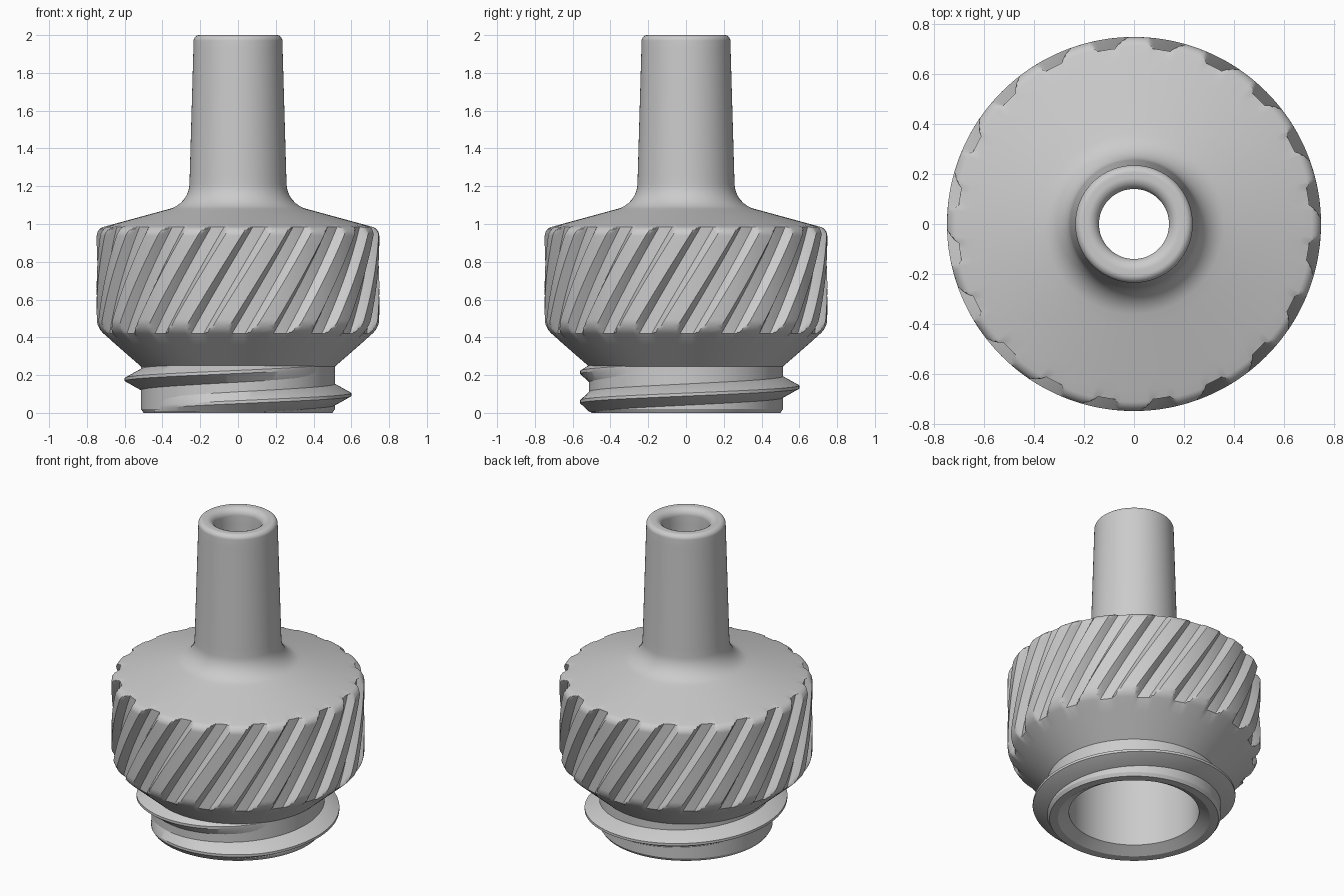
import bpy, bmesh
from math import sin, cos, tan, radians, ceil
from mathutils import Vector

cube = bpy.data.objects.get("Cube")
if cube:
    bpy.data.objects.remove(cube, do_unlink=True)

grey = bpy.data.materials.new("plain grey")
grey.use_nodes = True
grey.diffuse_color = (0.6, 0.6, 0.6, 1)
grey.node_tree.nodes["Principled BSDF"].inputs["Base Color"].default_value = (0.6, 0.6, 0.6, 1)

FLUTES = 20
STEP = 360 / FLUTES
FLOOR_HALF, MOUTH_HALF = 2.8, 5.6      # flute half widths in degrees
RIB_R, FLOOR_R = 0.748, 0.705
GRIP_LOW, GRIP_HIGH, TWIST = 0.415, 0.98, 27


def clamp(v, lo=0.0, hi=1.0):
    return max(lo, min(hi, v))


def finish(bm, name):
    bmesh.ops.recalc_face_normals(bm, faces=bm.faces)
    mesh = bpy.data.meshes.new(name)
    bm.to_mesh(mesh)
    bm.free()
    mesh.materials.append(grey)
    obj = bpy.data.objects.new(name, mesh)
    bpy.context.collection.objects.link(obj)
    bpy.ops.object.select_all(action="DESELECT")
    obj.select_set(True)
    bpy.context.view_layer.objects.active = obj
    bpy.ops.object.shade_smooth_by_angle(angle=radians(30))


def rounded_loop(corners, segs=8, max_step=0.05):
    """Closed profile of (radius, height, fillet) corners, rounded and resampled."""
    pts = []
    for i, (r, z, fillet) in enumerate(corners):
        p = Vector((r, z))
        if not fillet:
            pts.append(p)
            continue
        a = (Vector(corners[i - 1][:2]) - p).normalized()
        b = (Vector(corners[(i + 1) % len(corners)][:2]) - p).normalized()
        half = a.angle(b) / 2
        centre = p + (a + b).normalized() * fillet / sin(half)
        start, end = p + a * fillet / tan(half), p + b * fillet / tan(half)
        for k in range(segs + 1):
            spoke = start.lerp(end, k / segs) - centre
            pts.append(centre + spoke.normalized() * fillet)
    out = []
    for p, q in zip(pts, pts[1:] + pts[:1]):
        n = max(1, ceil((q - p).length / max_step))
        out += [p.lerp(q, k / n) for k in range(n)]
    return out


# Hollow body: turned profile with twisted flutes cut into the grip
profile = rounded_loop([
    (0.45, 0, 0), (0.50, 0, 0), (0.513, 0.02, 0), (0.513, 0.245, 0),
    (RIB_R, 0.45, 0.1), (RIB_R, 0.975, 0.05), (0.26, 1.108, 0.14),
    (0.234, 2.0, 0.03), (0.14, 2.0, 0.045), (0.14, 1.02, 0),
    (0.385, 0.88, 0), (0.385, 0.04, 0)])
offsets = [-9, -7.3, -5.6, -4.7, -3.75, -2.8, -1, 1, 2.8, 3.75, 4.7, 5.6, 7.3]
columns = [k * STEP + o for k in range(FLUTES) for o in offsets]


def flute_radius(offset):
    rise = clamp((abs(offset) - FLOOR_HALF) / (MOUTH_HALF - FLOOR_HALF))
    return FLOOR_R + (RIB_R + 0.001 - FLOOR_R) * rise


bm = bmesh.new()
rings = []
for r, z in profile:
    turn = TWIST * clamp((z - GRIP_LOW) / (GRIP_HIGH - GRIP_LOW))
    ring = []
    for i, angle in enumerate(columns):
        radius = min(r, flute_radius(offsets[i % len(offsets)]))
        a = radians(angle + turn)
        ring.append(bm.verts.new((radius * cos(a), radius * sin(a), z)))
    rings.append(ring)
count = len(columns)
for low, high in zip(rings, rings[1:] + rings[:1]):
    for i in range(count):
        j = (i + 1) % count
        bm.faces.new((low[i], low[j], high[j], high[i]))
finish(bm, "nozzle_body")

# Screw thread: tapered helical ridge around the lower collar
START, END, FADE, PITCH = -150, 330, 110, 0.16
bm = bmesh.new()
sections = []
for deg in range(START, END + 1, 3):
    fade = clamp(min(deg - START, END - deg) / FADE)
    crest = 0.508 + 0.092 * fade
    mid = 0.097 + PITCH * deg / 360
    a = radians(deg)
    section = [(0.49, -0.062), (0.51, -0.058), (crest, -0.008),
               (crest, 0.008), (0.51, 0.058), (0.49, 0.062)]
    sections.append([bm.verts.new((r * cos(a), r * sin(a), clamp(mid + dz, 0.004, 0.255)))
                     for r, dz in section])
for s, t in zip(sections, sections[1:]):
    for i in range(len(s)):
        j = (i + 1) % len(s)
        bm.faces.new((s[i], s[j], t[j], t[i]))
bm.faces.new(sections[0])
bm.faces.new(sections[-1])
finish(bm, "screw_thread")
